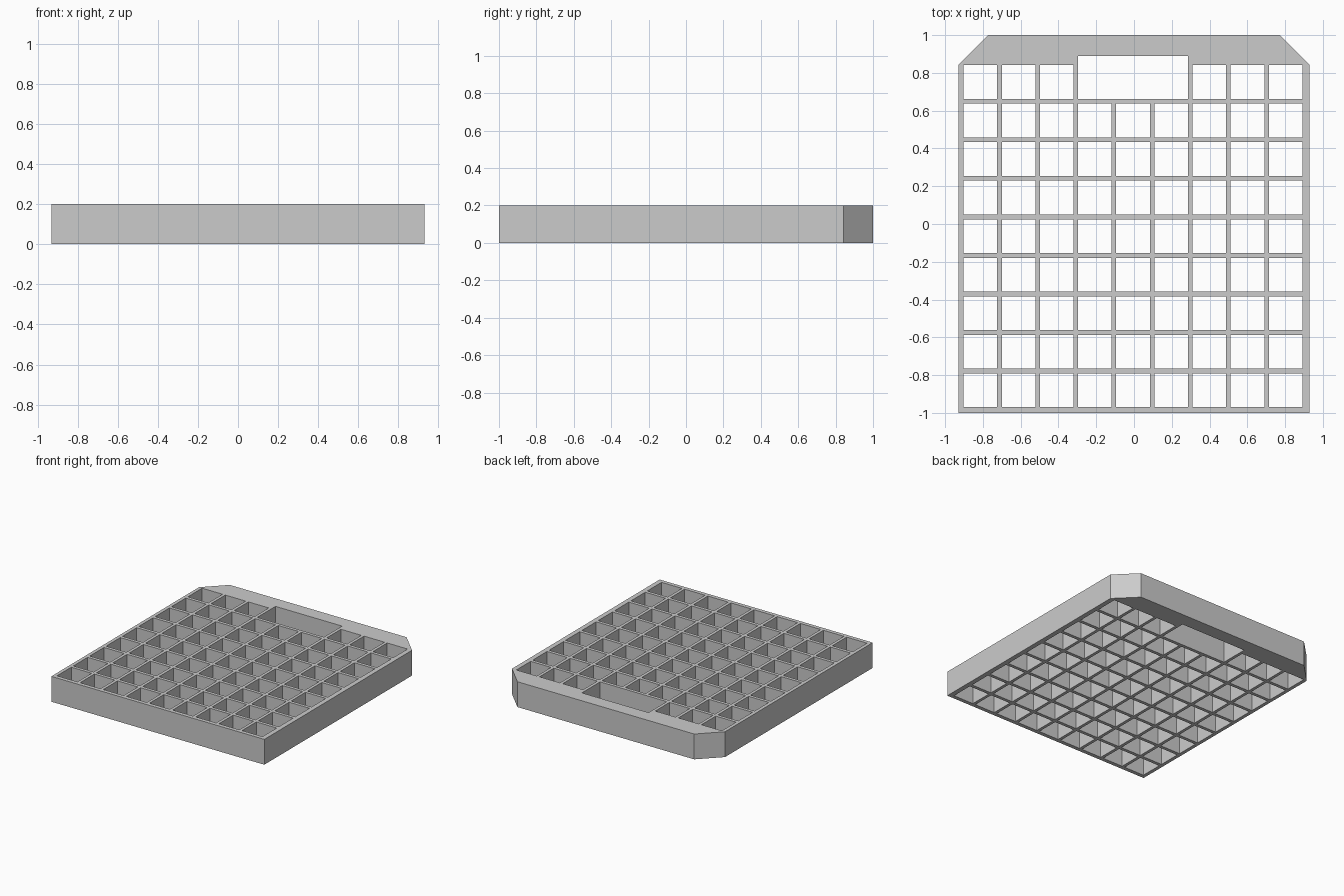
import bpy
import bmesh
from mathutils import Vector

cube = bpy.data.objects.get("Cube")
if cube:
    bpy.data.objects.remove(cube, do_unlink=True)

HALF_WIDTH, HEIGHT = 0.93, 0.2
CELLS = 9
PITCH_X, PITCH_Y, HOLE = 0.202, 0.204, 0.178
FIRST_X, FIRST_Y = -0.902, -0.969

grey = bpy.data.materials.new("plain grey")
grey.use_nodes = True
colour = (0.6, 0.6, 0.6, 1)
grey.diffuse_color = colour
grey.node_tree.nodes["Principled BSDF"].inputs["Base Color"].default_value = colour


def wall_lines(start, first, pitch, ends):
    """Edges of alternating walls and openings along one axis."""
    lines = [start]
    for i in range(CELLS):
        lines += [first + i * pitch, first + i * pitch + HOLE]
    return lines + ends


xs = wall_lines(-HALF_WIDTH, FIRST_X, PITCH_X, [HALF_WIDTH])
ys = wall_lines(-1, FIRST_Y, PITCH_Y, [0.89, 1])
top_row = 2 * CELLS - 1
slot_columns = range(7, 12)


def is_open(i, j):
    in_slot = i in slot_columns and j in (top_row, top_row + 1)
    return in_slot or (i % 2 == 1 and j % 2 == 1 and j <= top_row)


# Flat lattice with square openings and a wide slot in the header
bm = bmesh.new()
verts = [[bm.verts.new((x, y, 0)) for y in ys] for x in xs]
for i in range(len(xs) - 1):
    for j in range(len(ys) - 1):
        if not is_open(i, j):
            bm.faces.new((verts[i][j], verts[i + 1][j],
                          verts[i + 1][j + 1], verts[i][j + 1]))

# Cut the two back corners
for side in (-1, 1):
    bmesh.ops.bisect_plane(
        bm, geom=bm.verts[:] + bm.edges[:] + bm.faces[:],
        plane_co=Vector((side * HALF_WIDTH, 0.842, 0)),
        plane_no=Vector((side, 1, 0)).normalized(), clear_outer=True)

# Raise the lattice into a solid tray
raised = bmesh.ops.extrude_face_region(bm, geom=bm.faces[:])
bmesh.ops.translate(
    bm, vec=(0, 0, HEIGHT),
    verts=[v for v in raised["geom"] if isinstance(v, bmesh.types.BMVert)])
bmesh.ops.delete(bm, geom=[v for v in bm.verts if not v.link_faces], context="VERTS")
bmesh.ops.recalc_face_normals(bm, faces=bm.faces[:])

mesh = bpy.data.meshes.new("grid_tray")
bm.to_mesh(mesh)
bm.free()
mesh.materials.append(grey)
tray = bpy.data.objects.new("grid_tray", mesh)
bpy.context.collection.objects.link(tray)
